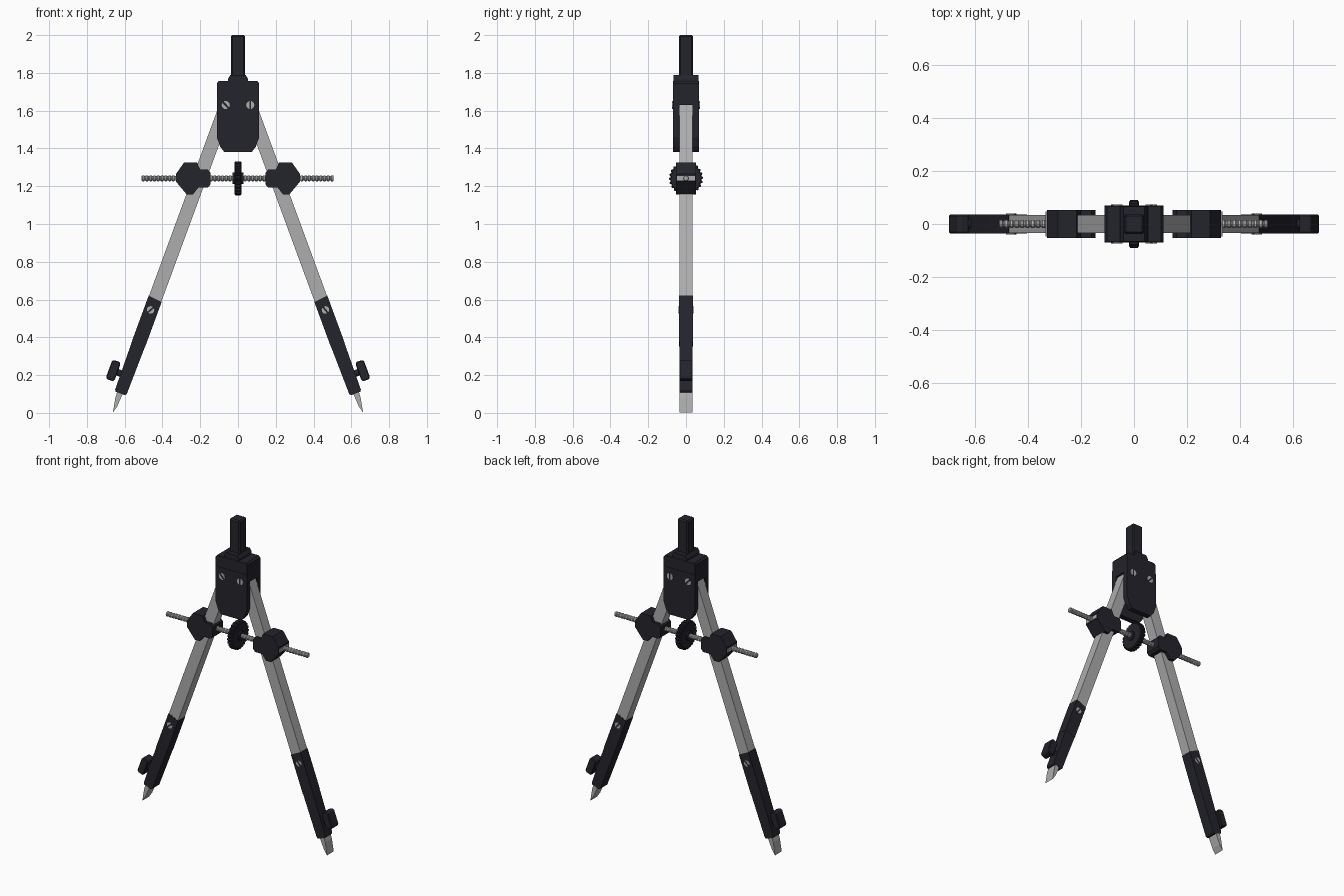
import bpy, bmesh, math
from mathutils import Vector

cube = bpy.data.objects.get("Cube")
if cube:
    bpy.data.objects.remove(cube)


def material(name, rgb, rough=0.5):
    m = bpy.data.materials.new(name)
    m.use_nodes = True
    m.diffuse_color = (*rgb, 1)
    bsdf = m.node_tree.nodes["Principled BSDF"]
    bsdf.inputs["Base Color"].default_value = (*rgb, 1)
    bsdf.inputs["Roughness"].default_value = rough
    return m


BLACK = material("black plastic", (0.017, 0.017, 0.025))
STEEL = material("grey steel", (0.42, 0.42, 0.42))


def loft(name, rings, mat, bevel=0):
    """Skin equal-length rings of points and cap both ends."""
    bm = bmesh.new()
    loops = [[bm.verts.new(p) for p in ring] for ring in rings]
    for a, b in zip(loops, loops[1:]):
        for i in range(len(a)):
            j = (i + 1) % len(a)
            bm.faces.new((a[i], a[j], b[j], b[i]))
    bm.faces.new(loops[0])
    bm.faces.new(loops[-1])
    bmesh.ops.recalc_face_normals(bm, faces=bm.faces)
    mesh = bpy.data.meshes.new(name)
    bm.to_mesh(mesh)
    bm.free()
    mesh.materials.append(mat)
    ob = bpy.data.objects.new(name, mesh)
    bpy.context.collection.objects.link(ob)
    if bevel:
        mod = ob.modifiers.new("bevel", "BEVEL")
        mod.width = bevel
        mod.segments = 1
    return ob


def prism(name, outline, y0, y1, mat, bevel=0):
    """Extrude an x-z outline along y."""
    return loft(name, [[(x, y, z) for x, z in outline] for y in (y0, y1)], mat, bevel)


def turned(name, origin, axis, profile, mat, n=12, tooth=0):
    """Lathe (distance, radius) pairs about an axis, optionally toothed."""
    axis = Vector(axis).normalized()
    u = Vector((0, 1, 0)) if abs(axis.y) < 0.9 else Vector((1, 0, 0))
    v = axis.cross(u)
    rings = []
    for d, r in profile:
        ring = []
        for i in range(n):
            a = math.tau * i / n
            rr = r - tooth * (i % 4 > 1)
            ring.append(Vector(origin) + axis * d + (u * math.cos(a) + v * math.sin(a)) * rr)
        rings.append(ring)
    return loft(name, rings, mat)


def screw(name, x, z, depth, radius, tilt):
    """Slotted screw heads on the front and back faces."""
    for label, f in (("front", -1), ("back", 1)):
        turned(f"{name}_{label}", (x, f * (depth - 0.01), z), (0, f, 0),
               [(0, radius), (0.013, radius)], STEEL, 12)
        c, s = math.cos(tilt), math.sin(tilt)
        w, l = radius * 0.22, radius * 1.02
        slot = [(x + c * a - s * b, z + s * a + c * b)
                for a, b in ((-l, -w), (l, -w), (l, w), (-l, w))]
        prism(f"{name}_slot_{label}", slot, f * depth, f * (depth + 0.004), BLACK)


def mirrored(half):
    return half + [(-x, z) for x, z in reversed(half)]


# Handle and collar
prism("handle", mirrored([(0.038, 1.76), (0.038, 2.0)]), -0.038, 0.038, BLACK, 0.008)
prism("collar", mirrored([(0.052, 1.74), (0.052, 1.77), (0.04, 1.79)]), -0.066, 0.066, BLACK)

# Slotted head: solid crown over a front and a back cheek plate
prism("head_crown", mirrored([(0.112, 1.63), (0.112, 1.745), (0.102, 1.757)]),
      -0.068, 0.068, BLACK)
cheek = mirrored([(0.073, 1.382), (0.095, 1.41), (0.112, 1.46), (0.112, 1.685)])
for label, f in (("front", -1), ("back", 1)):
    prism(f"head_cheek_{label}", cheek, f * 0.035, f * 0.07, BLACK)

# Spread legs with everything they carry
ANGLE = math.radians(20.2)
SN, CS = math.sin(ANGLE), math.cos(ANGLE)
for side, m in (("left", 1), ("right", -1)):

    def on_leg(s, t):
        """Point at distance s down the leg and t outwards from its axis."""
        return (m * (0.44 + SN * s + CS * t), 0.6 - CS * s + SN * t)

    def leg_part(name, outline, half, mat, bevel=0):
        return prism(f"{side}_{name}", [on_leg(s, t) for s, t in outline],
                     -half, half, mat, bevel)

    leg_part("upper_leg", [(-1.09, -0.036), (-1.09, 0.036), (0.01, 0.036), (0.01, -0.036)],
             0.034, STEEL)
    leg_part("lower_leg", [(0, -0.038), (-0.008, 0.038), (0.25, 0.038), (0.25, -0.038)],
             0.036, BLACK)
    leg_part("tip_holder", [(0.25, -0.037), (0.25, 0.037), (0.52, 0.033), (0.53, 0.026),
                            (0.53, -0.026), (0.52, -0.033)], 0.035, BLACK)
    leg_part("blade", [(0.5, -0.014), (0.5, 0.02), (0.56, 0.017), (0.638, 0.002), (0.6, -0.008)],
             0.034, STEEL)

    # Thumb screw beside the tip
    leg_part("thumb_knob", [(0.375, 0.06), (0.375, 0.09), (0.383, 0.101), (0.475, 0.101),
                            (0.483, 0.09), (0.483, 0.06), (0.475, 0.053), (0.383, 0.053)],
             0.035, BLACK, 0.004)
    x, z = on_leg(0.43, 0.02)
    turned(f"{side}_thumb_shaft", (x, 0, z), (m * CS, 0, SN), [(0, 0.018), (0.05, 0.018)], BLACK)

    # Screws in the head and leg joint
    screw(f"{side}_leg_screw", m * 0.463, 0.545, 0.036, 0.02, 0.7 if m < 0 else -0.9)
    screw(f"{side}_head_screw", m * 0.065, 1.63, 0.07, 0.022, -0.8 if m < 0 else 1.57)

    # Pivot block clamped around the leg
    block = [(0.286, 1.325), (0.217, 1.325), (0.2, 1.288), (0.16, 1.288), (0.145, 1.27),
             (0.145, 1.21), (0.16, 1.193), (0.21, 1.193), (0.238, 1.157), (0.272, 1.157),
             (0.328, 1.224), (0.328, 1.265)]
    prism(f"{side}_pivot_block", [(m * x, z) for x, z in block], -0.053, 0.053, BLACK)
    prism(f"{side}_block_plate", [(m * x, z) for x, z in
                                  ((0.32, 1.23), (0.333, 1.23), (0.333, 1.255), (0.32, 1.255))],
          -0.048, 0.048, STEEL)

# Threaded spindle
AXLE = (0, 0, 1.242)
thread, x = [], -0.51
while x < 0.505:
    thread += [(x, 0.012), (x + 0.004, 0.016), (x + 0.012, 0.016), (x + 0.016, 0.012)]
    x += 0.02
turned("threaded_spindle", AXLE, (1, 0, 0), thread, STEEL)

# Knurled adjusting wheel with its hub
turned("adjusting_wheel", AXLE, (1, 0, 0),
       [(-0.019, 0.084), (-0.014, 0.09), (0.014, 0.09), (0.019, 0.084)], BLACK, 96, 0.007)
turned("wheel_hub", AXLE, (1, 0, 0), [(-0.028, 0.03), (0.028, 0.03)], BLACK, 16)
